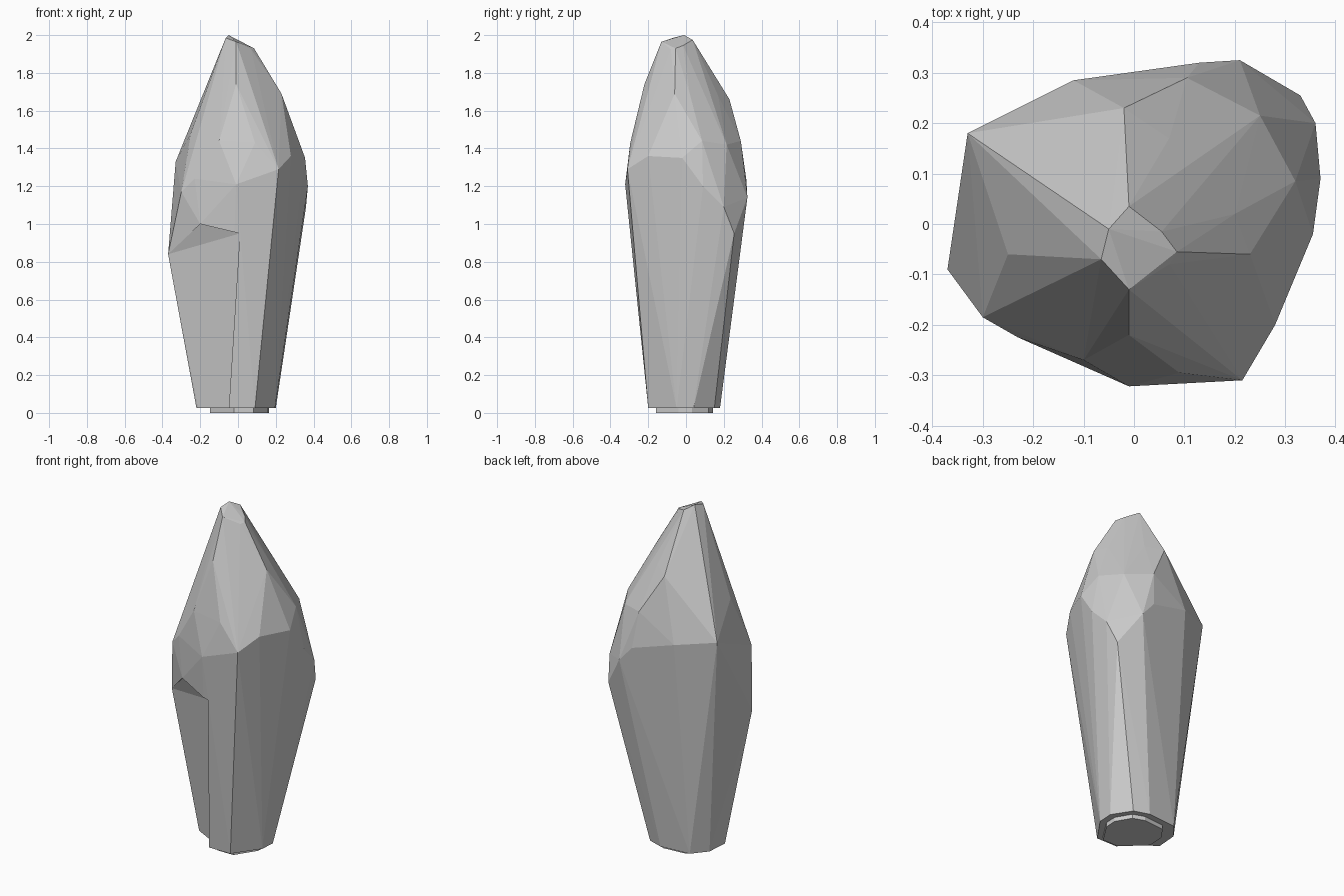
import bpy, bmesh

# cut corners of the faceted stone, grouped by level
tip = [(-.05, -.01, 2.0), (-.01, .035, 1.975), (.055, -.015, 1.945), (.085, -.055, 1.93),
       (.07, -.08, 1.925), (-.01, -.13, 1.965), (-.065, -.07, 1.985)]
shoulder = [(-.01, -.22, 1.74), (.09, -.295, 1.43), (-.1, -.27, 1.44), (-.17, -.06, 1.66),
            (-.25, -.06, 1.48), (.23, -.06, 1.69), (.2, .02, 1.69), (.25, .215, 1.42),
            (.07, .17, 1.68), (.105, .29, 1.44), (.32, .085, 1.44), (-.02, .23, 1.66)]
belt = [(-.33, .18, 1.33), (-.12, .285, 1.3), (.13, .32, 1.23), (.21, .325, 1.14),
        (.33, .255, .95), (.36, .2, 1.09), (.37, .09, 1.2), (.355, -.02, 1.35),
        (.28, -.2, 1.36), (.215, -.31, 1.29), (-.01, -.322, 1.21), (-.2, -.235, 1.0),
        (-.23, -.225, 1.24), (-.3, -.185, 1.17), (-.37, -.09, .84), (-.325, .055, 1.21)]
foot = [(-.22, -.05), (-.05, -.2), (.09, -.2), (.195, -.05), (.2, .04),
        (.13, .15), (.04, .18), (-.14, .165), (-.21, .08)]
# inner face of the wedge chipped off the lower front left
chip = [(-.22, -.05, 0), (-.05, -.14, 0), (.01, -.29, .95), (-.2, -.225, 1.0), (-.37, -.09, .84)]


def hull(name, points):
    """Flat-faced solid wrapped around a set of corners."""
    bm = bmesh.new()
    for p in points:
        bm.verts.new(p)
    bmesh.ops.convex_hull(bm, input=bm.verts[:])
    loose = [v for v in bm.verts if not v.link_faces]
    bmesh.ops.delete(bm, geom=loose, context='VERTS')
    bmesh.ops.recalc_face_normals(bm, faces=bm.faces[:])
    mesh = bpy.data.meshes.new(name)
    bm.to_mesh(mesh)
    bm.free()
    ob = bpy.data.objects.new(name, mesh)
    bpy.context.collection.objects.link(ob)
    return ob


# main stone
body = hull("stone_body", tip + shoulder + belt + [(x, y, .025) for x, y in foot])

# shallow stepped panel on the lower front left
cutter = hull("chip_cutter", [(x, y - d, z) for x, y, z in chip for d in (0, .4)])
cutter.hide_render = True
cutter.hide_set(True)
mod = body.modifiers.new("chip", 'BOOLEAN')
mod.operation = 'DIFFERENCE'
mod.solver = 'EXACT'
mod.object = cutter

# small recessed plug under the stone
hull("base_plug", [(x * .74 + .015, y * .8, z) for x, y in foot for z in (0, .03)])
